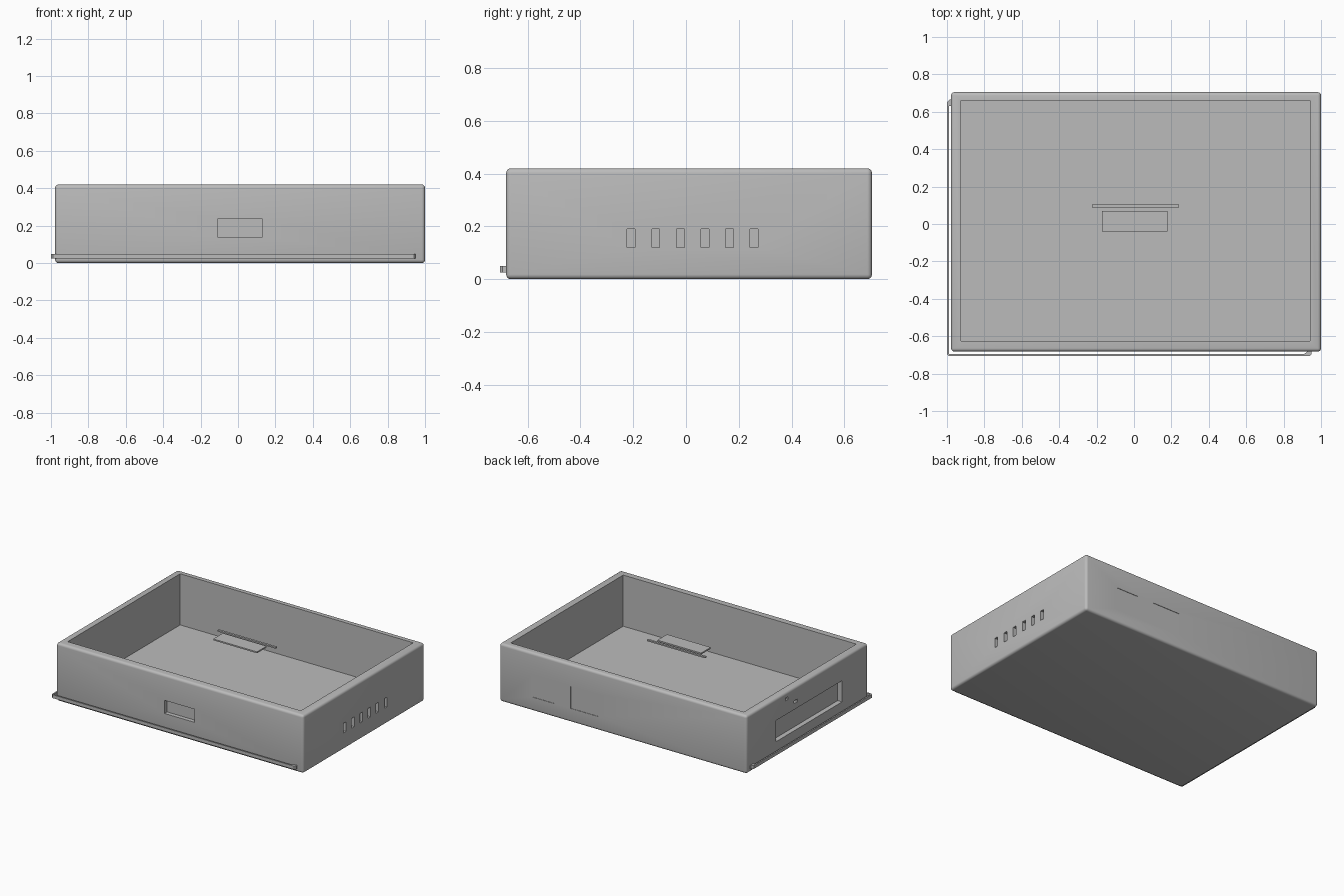
import bpy, bmesh

old = bpy.data.objects.get("Cube")
if old:
    bpy.data.objects.remove(old, do_unlink=True)

grey = bpy.data.materials.new("mid_grey")
grey.use_nodes = True
grey.diffuse_color = (0.5, 0.5, 0.5, 1)
grey.node_tree.nodes["Principled BSDF"].inputs["Base Color"].default_value = (0.5, 0.5, 0.5, 1)


def make_object(name, bm):
    bmesh.ops.recalc_face_normals(bm, faces=bm.faces)
    mesh = bpy.data.meshes.new(name)
    bm.to_mesh(mesh)
    bm.free()
    mesh.materials.append(grey)
    obj = bpy.data.objects.new(name, mesh)
    bpy.context.collection.objects.link(obj)
    return obj


def box(name, x, y, z, bevel=0):
    """Box from (min, max) ranges, with optional rounded edges."""
    bm = bmesh.new()
    bmesh.ops.create_cube(bm, size=1)
    for v in bm.verts:
        v.co = [lo + (c + 0.5) * (hi - lo) for c, (lo, hi) in zip(v.co, (x, y, z))]
    if bevel:
        bmesh.ops.bevel(bm, geom=bm.edges[:], offset=bevel, segments=4,
                        profile=0.5, affect='EDGES')
    return make_object(name, bm)


def carve(target, *ranges):
    """Cut a box-shaped pocket out of the target."""
    cutter = box("cutter", *ranges)
    cutter.hide_render = True
    mod = target.modifiers.new("pocket", 'BOOLEAN')
    mod.operation = 'DIFFERENCE'
    mod.solver = 'EXACT'
    mod.object = cutter
    bpy.context.view_layer.objects.active = target
    bpy.ops.object.modifier_apply(modifier=mod.name)
    bpy.data.objects.remove(cutter, do_unlink=True)


# Open tray with rounded outer edges
left, right, front, back, top = -0.978, 1.0, -0.682, 0.705, 0.42
tray = box("tray", (left, right), (front, back), (0, top), 0.018)
carve(tray, (-0.925, 0.94), (-0.625, 0.66), (0.05, 0.6))

# Front label recess
carve(tray, (-0.11, 0.13), (front - 0.1, front + 0.03), (0.14, 0.235))

# Row of vent slots on the +x side
for i in range(6):
    y = -0.208 + i * 0.0932
    carve(tray, (right - 0.03, right + 0.1), (y - 0.015, y + 0.015), (0.12, 0.19))

# Wide recess and two small sockets on the -x side
side = (left - 0.1, left + 0.035)
carve(tray, side, (-0.387, 0.37), (0.107, 0.26))
carve(tray, side, (0.23, 0.26), (0.36, 0.38))
carve(tray, side, (0.12, 0.16), (0.303, 0.323))

# Two very shallow panels on the back
for x in ((0.207, 0.43), (0.56, 0.735)):
    carve(tray, x, (back - 0.003, back + 0.1), (0.10, 0.26))

bpy.ops.object.select_all(action='DESELECT')
tray.select_set(True)
bpy.context.view_layer.objects.active = tray
bpy.ops.object.shade_smooth_by_angle(angle=0.6)

# Thin rail wrapped round the front and the -x side
outline = [(0.95, -0.68), (0.95, -0.695), (0.94, -0.705), (-0.99, -0.705),
           (-1, -0.695), (-1, 0.65), (-0.985, 0.665), (-0.975, 0.665),
           (-0.975, 0.63), (-0.99, 0.63), (-0.99, -0.695), (0.91, -0.695),
           (0.93, -0.68)]
bm = bmesh.new()
face = bm.faces.new([bm.verts.new((x, y, 0.025)) for x, y in outline])
grown = bmesh.ops.extrude_face_region(bm, geom=[face])
bmesh.ops.translate(bm, vec=(0, 0, 0.024),
                    verts=[g for g in grown["geom"] if isinstance(g, bmesh.types.BMVert)])
make_object("wrap_rail", bm)

# Thin plate and bar level with the rim
box("center_plate", (-0.17, 0.18), (-0.04, 0.07), (0.408, 0.418))
box("center_bar", (-0.225, 0.24), (0.088, 0.104), (0.408, 0.418))
